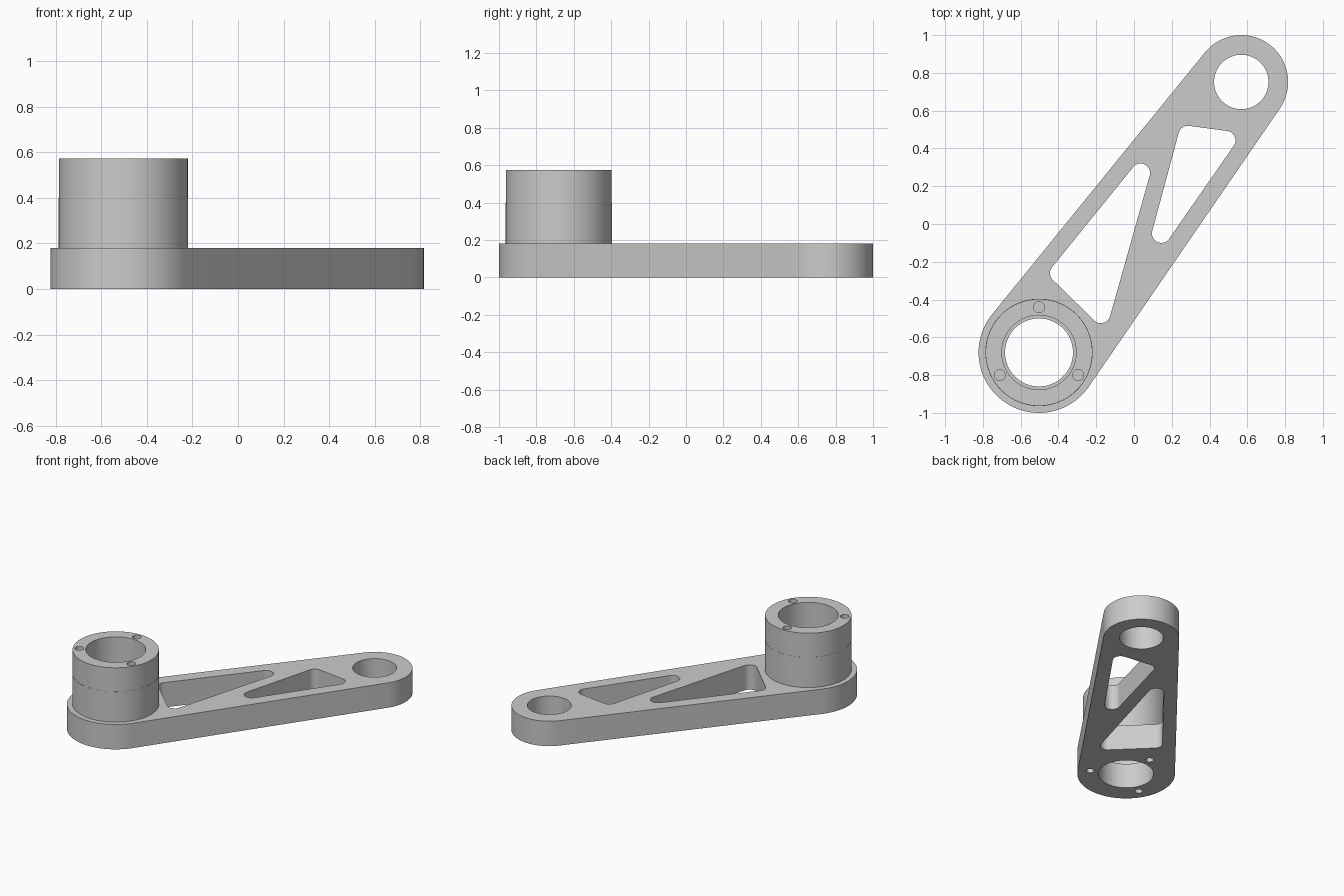
import bpy
import bmesh
import math

old = bpy.data.objects.get("Cube")
if old:
    bpy.data.objects.remove(old, do_unlink=True)

GREY = (0.6, 0.6, 0.6, 1.0)
metal = bpy.data.materials.new("light_grey")
metal.use_nodes = True
metal.diffuse_color = GREY
metal.node_tree.nodes["Principled BSDF"].inputs["Base Color"].default_value = GREY


def outline(discs, steps=96):
    """Points of the taut band around discs (x, y, r) listed counter-clockwise."""
    n = len(discs)
    if n == 1:
        x, y, r = discs[0]
        return [(x + r * math.cos(math.tau * k / steps),
                 y + r * math.sin(math.tau * k / steps)) for k in range(steps)]
    normals = []
    for i, (ax, ay, ar) in enumerate(discs):
        bx, by, br = discs[(i + 1) % n]
        dx, dy = bx - ax, by - ay
        normals.append(math.atan2(dy, dx) - math.acos((ar - br) / math.hypot(dx, dy)))
    points = []
    for i, (x, y, r) in enumerate(discs):
        start = normals[i - 1]
        sweep = (normals[i] - start) % math.tau
        count = max(4, round(steps * sweep / math.tau))
        for k in range(count + 1):
            a = start + sweep * k / count
            points.append((x + r * math.cos(a), y + r * math.sin(a)))
    return points


def slab(name, bottom, top, loops):
    """Extrude an outer outline with holes between two heights."""
    curve = bpy.data.curves.new(name + "_profile", "CURVE")
    curve.dimensions = "2D"
    curve.fill_mode = "BOTH"
    curve.extrude = (top - bottom) / 2
    for discs in loops:
        points = outline(discs)
        spline = curve.splines.new("POLY")
        spline.points.add(len(points) - 1)
        for p, (x, y) in zip(spline.points, points):
            p.co = (x, y, 0, 1)
        spline.use_cyclic_u = True
    helper = bpy.data.objects.new(name + "_profile", curve)
    bpy.context.collection.objects.link(helper)
    bpy.context.view_layer.update()
    graph = bpy.context.evaluated_depsgraph_get()
    mesh = bpy.data.meshes.new_from_object(helper.evaluated_get(graph))
    bpy.data.objects.remove(helper, do_unlink=True)
    bpy.data.curves.remove(curve)

    bm = bmesh.new()
    bm.from_mesh(mesh)
    bmesh.ops.remove_doubles(bm, verts=bm.verts, dist=0.0002)
    bmesh.ops.recalc_face_normals(bm, faces=bm.faces)
    bmesh.ops.translate(bm, verts=bm.verts, vec=(0, 0, (bottom + top) / 2))
    bm.to_mesh(mesh)
    bm.free()
    mesh.name = name
    mesh.materials.clear()
    mesh.materials.append(metal)
    mesh.shade_smooth()
    mesh.set_sharp_from_angle(angle=math.radians(30))
    obj = bpy.data.objects.new(name, mesh)
    bpy.context.collection.objects.link(obj)
    return obj


# Layout
BX, BY = -0.503, -0.68
SX, SY = 0.568, 0.752
PLATE_TOP, SEAM, POST_TOP = 0.18, 0.4, 0.573
ROUND = 0.05


def at_post(r):
    return [(BX, BY, r)]


def screw_holes(r):
    return [[(BX + 0.24 * math.cos(math.radians(a)),
              BY + 0.24 * math.sin(math.radians(a)), r)] for a in (90, 210, 330)]


def pocket(*corners):
    return [(x, y, ROUND) for x, y in corners]


# Tapered arm with two rounded triangular windows and a bore at each end
slab("arm_plate", 0, PLATE_TOP, [
    [(BX, BY, 0.32), (SX, SY, 0.248)],
    at_post(0.18),
    [(SX, SY, 0.144)],
    pocket((-0.395, -0.26), (-0.175, -0.475), (0.035, 0.27)),
    pocket((0.285, 0.47), (0.145, -0.05), (0.487, 0.443)),
] + screw_holes(0.025))

# Hollow post, wider inside than the arm bore
slab("post_tube", PLATE_TOP, SEAM, [at_post(0.284), at_post(0.197)])

# Upper part of the post with blind screw holes
slab("post_top_ring", SEAM, POST_TOP,
     [at_post(0.283), at_post(0.197)] + screw_holes(0.029))
